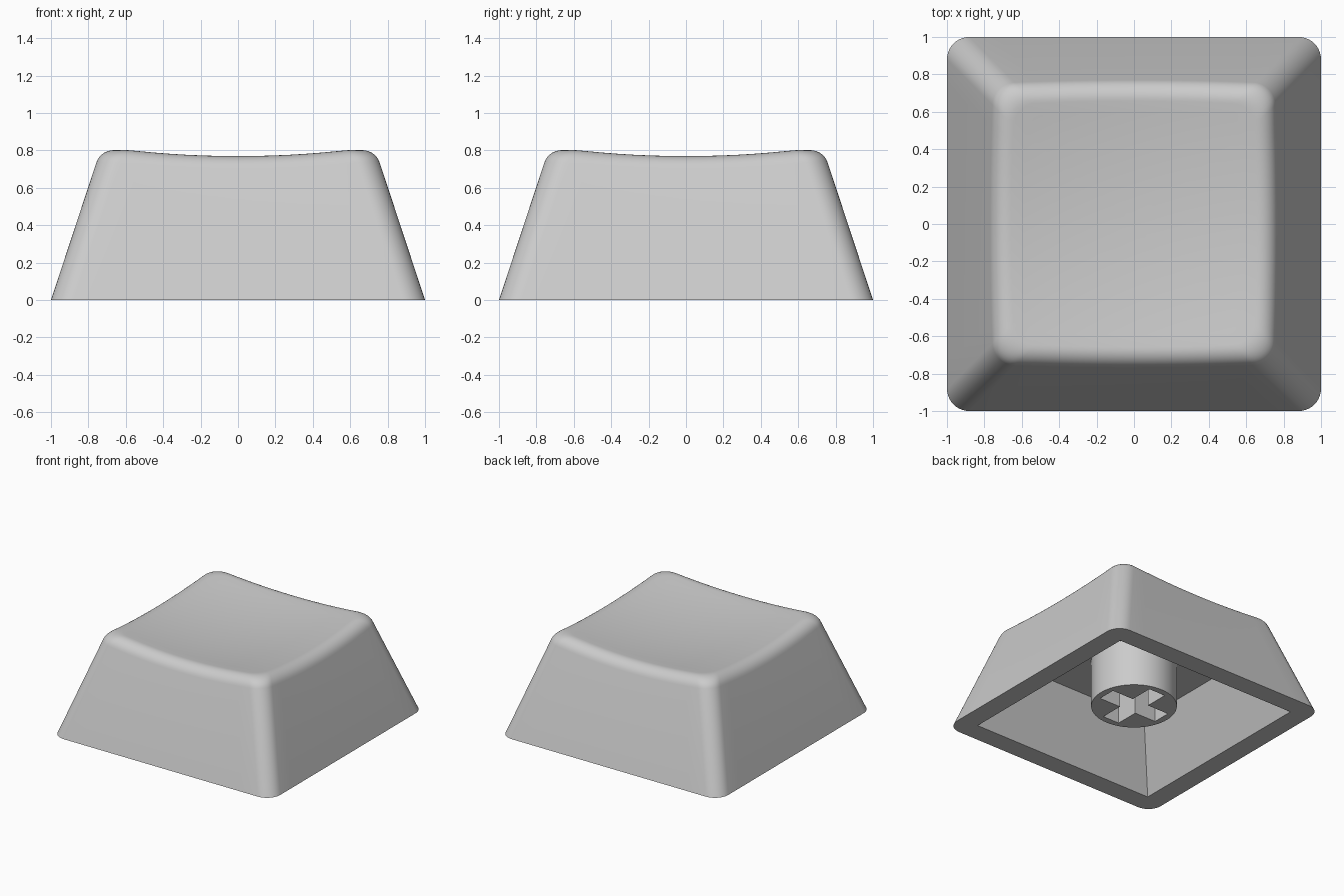
import bpy, bmesh, math

if "Cube" in bpy.data.objects:
    bpy.data.objects.remove(bpy.data.objects["Cube"])

grey = bpy.data.materials.new("light grey plastic")
grey.diffuse_color = (0.6, 0.6, 0.6, 1)
grey.use_nodes = True
grey.node_tree.nodes["Principled BSDF"].inputs["Base Color"].default_value = grey.diffuse_color

SLOPE = 0.33      # inward lean of the outer walls
RADIUS = 0.12     # corner radius in plan
FILLET = 0.085    # length of the rounding on the top edge
CAVITY, CEILING, CEIL_Z = 0.836, 0.62, 0.5


def dish(x, y):
    """Height of the hollow top surface."""
    return 0.725 + 0.1 * (x * x + y * y)


def outline():
    """Corner centre signs and outward normals around a rounded square."""
    pts = []
    for q in range(4):
        sx, sy = [(1, 1), (-1, 1), (-1, -1), (1, -1)][q]
        for i in range(11):
            a = math.radians(90 * q + 9 * i)
            pts.append((sx, sy, math.cos(a), math.sin(a)))
        # straight side up to the next corner
        nx, ny = [(-1, 1), (-1, -1), (1, -1), (1, 1)][q]
        for i in range(1, 12):
            t = i / 12
            a = math.radians(90 * (q + 1))
            pts.append((sx + (nx - sx) * t, sy + (ny - sy) * t, math.cos(a), math.sin(a)))
    return pts


def at(p, half):
    c = half - RADIUS
    return p[0] * c + p[2] * RADIUS, p[1] * c + p[3] * RADIUS


def profile(p):
    """Points from the base up the wall, over the rounded edge and into the dish."""
    z = 0.77
    for _ in range(8):
        x, y = at(p, 1 - SLOPE * z)
        z = dish(x, y)
    half = 1 - SLOPE * z
    edge = (*at(p, half), z)
    low_z = z - FILLET * 0.95
    low = (*at(p, 1 - SLOPE * low_z), low_z)
    ix, iy = at(p, half - FILLET)
    inner = (ix, iy, dish(ix, iy))
    pts = [(*at(p, 1), 0), low]
    w = 0.8
    for i in range(1, 9):
        t = i / 8
        a, b, c = (1 - t) ** 2, 2 * w * t * (1 - t), t * t
        pts.append(tuple((a * l + b * e + c * n) / (a + b + c)
                         for l, e, n in zip(low, edge, inner)))
    for i in range(9, 0, -1):
        s = i / 10
        pts.append((ix * s, iy * s, dish(ix * s, iy * s)))
    return pts


def finish(obj, angle):
    obj.data.materials.clear()
    obj.data.materials.append(grey)
    bpy.ops.object.select_all(action='DESELECT')
    obj.select_set(True)
    bpy.context.view_layer.objects.active = obj
    bpy.ops.object.shade_smooth_by_angle(angle=math.radians(angle))


# Cap: outer skin, dished top, rim and hollow inside
bm = bmesh.new()
cols = [[bm.verts.new(v) for v in profile(p)] for p in outline()]
n = len(cols)
centre = bm.verts.new((0, 0, dish(0, 0)))
for i in range(n):
    a, b = cols[i], cols[(i + 1) % n]
    for j in range(len(a) - 1):
        bm.faces.new((a[j], b[j], b[j + 1], a[j + 1]))
    bm.faces.new((a[-1], b[-1], centre))

signs = [(1, 1), (-1, 1), (-1, -1), (1, -1)]
opening = [bm.verts.new((sx * CAVITY, sy * CAVITY, 0)) for sx, sy in signs]
ceiling = [bm.verts.new((sx * CEILING, sy * CEILING, CEIL_Z)) for sx, sy in signs]
bm.faces.new(ceiling)
for q in range(4):
    r = (q + 1) % 4
    bm.faces.new((opening[q], ceiling[q], ceiling[r], opening[r]))
    # rim: one face per side plus a fan at each corner
    mid, nxt = 22 * q + 5, 22 * q + 27
    side = [cols[k % n][0] for k in range(mid, nxt + 1)]
    bm.faces.new([opening[q], opening[r]] + side[::-1])
bmesh.ops.recalc_face_normals(bm, faces=bm.faces)
mesh = bpy.data.meshes.new("key_cap")
bm.to_mesh(mesh)
bm.free()
cap = bpy.data.objects.new("key_cap", mesh)
bpy.context.collection.objects.link(cap)
finish(cap, 30)

# Stem: round post with a cross-shaped socket, extruded from a flat profile
STEM_Z, ARM, WIDE = 0.11, 0.27, 0.075
circle = [(0.323 * math.cos(math.tau * i / 64), 0.323 * math.sin(math.tau * i / 64))
          for i in range(64)]
cross = []
for q in range(4):
    c, s = [(1, 0), (0, 1), (-1, 0), (0, -1)][q]
    for x, y in ((ARM, -WIDE), (ARM, WIDE), (WIDE, WIDE)):
        cross.append((x * c - y * s, x * s + y * c))
curve = bpy.data.curves.new("stem", 'CURVE')
curve.dimensions = '2D'
curve.fill_mode = 'BOTH'
curve.extrude = (CEIL_Z - STEM_Z) / 2
for loop in (circle, cross):
    sp = curve.splines.new('POLY')
    sp.points.add(len(loop) - 1)
    for pt, (x, y) in zip(sp.points, loop):
        pt.co = (x, y, 0, 1)
    sp.use_cyclic_u = True
stem = bpy.data.objects.new("stem", curve)
stem.location.z = (CEIL_Z + STEM_Z) / 2
bpy.context.collection.objects.link(stem)
bpy.ops.object.select_all(action='DESELECT')
stem.select_set(True)
bpy.context.view_layer.objects.active = stem
bpy.ops.object.convert(target='MESH')
stem = bpy.context.view_layer.objects.active
bm = bmesh.new()
bm.from_mesh(stem.data)
bmesh.ops.remove_doubles(bm, verts=bm.verts, dist=0.0005)
bmesh.ops.recalc_face_normals(bm, faces=bm.faces)
bm.to_mesh(stem.data)
bm.free()
finish(stem, 30)
